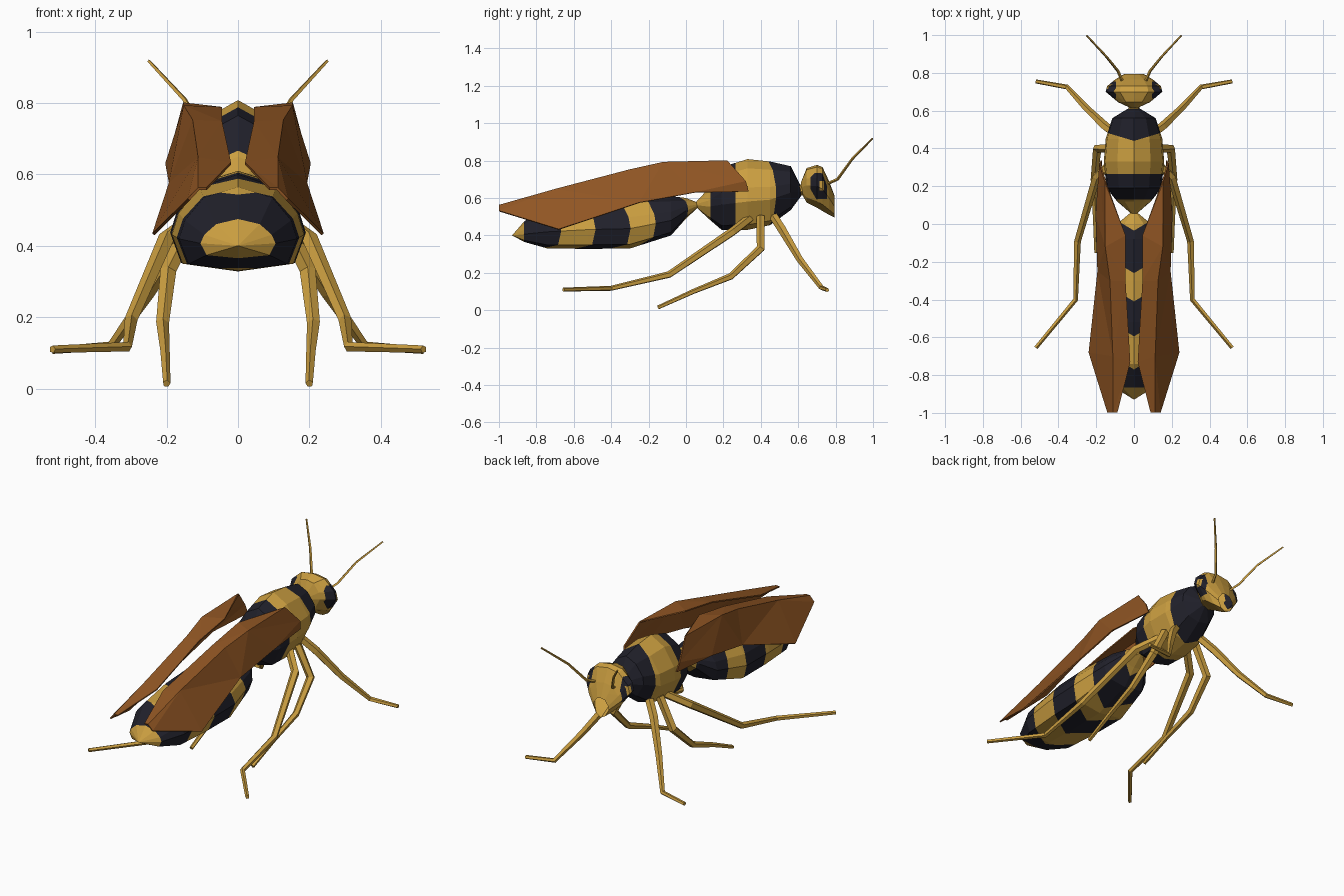
import bpy, bmesh, math
from mathutils import Vector as V

if "Cube" in bpy.data.objects:
    bpy.data.objects.remove(bpy.data.objects["Cube"])


def mat(name, rgb):
    m = bpy.data.materials.new(name)
    m.diffuse_color = (*rgb, 1)
    m.use_nodes = True
    m.node_tree.nodes["Principled BSDF"].inputs["Base Color"].default_value = m.diffuse_color
    return m


YELLOW = mat("amber yellow", (0.60, 0.345, 0.052))
DARK = mat("dark navy", (0.015, 0.015, 0.024))
BROWN = mat("wing brown", (0.28, 0.092, 0.017))


def finish(bm, name, mats):
    bmesh.ops.recalc_face_normals(bm, faces=bm.faces[:])
    me = bpy.data.meshes.new(name)
    bm.to_mesh(me)
    bm.free()
    for m in mats:
        me.materials.append(m)
    ob = bpy.data.objects.new(name, me)
    bpy.context.scene.collection.objects.link(ob)
    return ob


def body(name, sections, profile, cuts, is_dark):
    """Loft a half body along y, cut the stripes, colour them, then mirror."""
    bm = bmesh.new()
    rings = [[bm.verts.new((w * fx, y, bot + (top - bot) * fz)) for fx, fz in profile]
             for y, w, top, bot in sections]
    for a, b in zip(rings, rings[1:]):
        for i in range(len(profile) - 1):
            bm.faces.new((a[i], a[i + 1], b[i + 1], b[i]))
    bmesh.ops.remove_doubles(bm, verts=bm.verts[:], dist=0.0005)
    for co, no in cuts:
        bmesh.ops.bisect_plane(bm, geom=bm.verts[:] + bm.edges[:] + bm.faces[:],
                               dist=0.0005, plane_co=co, plane_no=no)
    for f in bm.faces:
        f.material_index = int(is_dark(f.calc_center_median()))
    dup = bmesh.ops.duplicate(bm, geom=bm.verts[:] + bm.edges[:] + bm.faces[:])["geom"]
    for v in dup:
        if isinstance(v, bmesh.types.BMVert):
            v.co.x *= -1
    bmesh.ops.reverse_faces(bm, faces=[f for f in dup if isinstance(f, bmesh.types.BMFace)])
    bmesh.ops.remove_doubles(bm, verts=bm.verts[:], dist=0.0005)
    return finish(bm, name, [YELLOW, DARK])


def tube(name, pts, radii, sides=5):
    """Faceted tapering tube through a few joints."""
    bm = bmesh.new()
    pts = [V(p) for p in pts]
    rings = []
    for i, p in enumerate(pts):
        t = (pts[min(i + 1, len(pts) - 1)] - pts[max(i - 1, 0)]).normalized()
        u = t.cross(V((1, 0.1, 0.2))).normalized()
        w = t.cross(u)
        rings.append([bm.verts.new(p + radii[i] * (u * math.cos(k * math.tau / sides)
                      + w * math.sin(k * math.tau / sides))) for k in range(sides)])
    for a, b in zip(rings, rings[1:]):
        for k in range(sides):
            j = (k + 1) % sides
            bm.faces.new((a[k], a[j], b[j], b[k]))
    bm.faces.new(rings[0])
    bm.faces.new(rings[-1])
    return finish(bm, name, [YELLOW])


def both_sides(ob):
    ob.modifiers.new("mirror", 'MIRROR').use_mirror_merge = False
    return ob


# Abdomen: V-shaped stripes, slanted forward on the flanks
SL = 0.6
ab_edges = [-0.885, -0.77, -0.595, -0.41, -0.26, -0.035]
ab_no = V((-SL, 1, 0))


def ab_dark(c):
    s = c.y - SL * c.x
    if c.y < -0.865:
        return False
    return s < -0.77 or -0.595 < s < -0.41 or -0.26 < s < -0.035


body("abdomen",
     [(-0.93, 0, 0.40, 0.40), (-0.865, 0.105, 0.475, 0.365), (-0.74, 0.165, 0.565, 0.33),
      (-0.52, 0.185, 0.60, 0.328), (-0.30, 0.19, 0.61, 0.33), (-0.08, 0.15, 0.61, 0.40),
      (0.0, 0.09, 0.60, 0.49), (0.065, 0.012, 0.575, 0.55)],
     [(0, 1), (.58, .87), (.9, .6), (1, .38), (.84, .08), (0, 0)],
     [((0, e, 0), ab_no) for e in ab_edges[1:]], ab_dark)

# Thorax
body("thorax",
     [(0.055, 0.015, 0.58, 0.55), (0.12, 0.09, 0.65, 0.49), (0.19, 0.145, 0.765, 0.43),
      (0.33, 0.16, 0.808, 0.43), (0.45, 0.15, 0.795, 0.455), (0.56, 0.115, 0.77, 0.535),
      (0.615, 0.025, 0.66, 0.61)],
     [(0, 1), (.55, .87), (.95, .6), (1, .4), (.62, .07), (0, 0)],
     [((0, 0.13, 0), (0, 1, 0)), ((0, 0.265, 0), (0, 1, 0)), ((0, 0.44, 0), (-0.3, 1, 0))],
     lambda c: 0.13 < c.y < 0.265 or c.y - 0.3 * c.x > 0.44)

# Head with dark eye patches cut into its sides
body("head",
     [(0.615, 0.02, 0.685, 0.63), (0.645, 0.085, 0.76, 0.575), (0.70, 0.15, 0.777, 0.548),
      (0.73, 0.142, 0.765, 0.53), (0.765, 0.10, 0.69, 0.51), (0.795, 0.05, 0.61, 0.495)],
     [(0, 1), (.5, .95), (.92, .7), (1, .5), (.6, .15), (0, 0)],
     [((0.095, 0, 0), (1, 0, 0)), ((0, 0, 0.595), (0, 0, 1)), ((0, 0, 0.735), (0, 0, 1)),
      ((0, 0.665, 0), (0, 1, 0)), ((0, 0.755, 0), (0, 1, 0)), ((0, 0.715, 0), (0, 1, 0)),
      ((0, 0, 0.64), (0, 0, 1)), ((0, 0, 0.69), (0, 0, 1)), ((0, 0.738, 0), (0, 1, 0))],
     lambda c: c.x > 0.095 and 0.595 < c.z < 0.735 and 0.665 < c.y < 0.755
     and not (0.64 < c.z < 0.69 and 0.715 < c.y < 0.738))
tube("neck", [(0, 0.59, 0.64), (0, 0.66, 0.65)], [0.03, 0.03], 6)

# Legs
legs = {
    "front_legs": [(0.09, 0.47, 0.50), (0.15, 0.515, 0.43), (0.25, 0.61, 0.27),
                   (0.355, 0.725, 0.12), (0.52, 0.755, 0.108)],
    "middle_legs": [(0.11, 0.40, 0.50), (0.195, 0.40, 0.33), (0.212, 0.24, 0.18),
                    (0.205, 0.04, 0.10), (0.20, -0.15, 0.014)],
    "rear_legs": [(0.10, 0.34, 0.49), (0.20, 0.25, 0.42), (0.30, -0.09, 0.19),
                  (0.31, -0.40, 0.117), (0.52, -0.655, 0.11)],
}
for name, pts in legs.items():
    both_sides(tube(name, pts, [0.024, 0.024, 0.019, 0.014, 0.011]))

# Antennae
both_sides(tube("antennae", [(0.055, 0.74, 0.67), (0.085, 0.81, 0.70),
                             (0.15, 0.89, 0.81), (0.25, 0.997, 0.918)],
                [0.008, 0.008, 0.007, 0.005], 4))

# Folded wings: inner edge, ridge and outer edge at five stations
stations = [
    [(0.15, 0.22, 0.80), (0.18, 0.32, 0.69), (0.172, 0.335, 0.635)],
    [(0.045, -0.06, 0.785), (0.15, -0.12, 0.79), (0.20, 0.05, 0.63)],
    [(0.045, -0.30, 0.745), (0.125, -0.30, 0.75), (0.19, -0.25, 0.575)],
    [(0.02, -0.73, 0.63), (0.11, -0.70, 0.645), (0.237, -0.68, 0.432)],
    [(0.088, -0.998, 0.56), (0.11, -0.998, 0.56), (0.138, -0.998, 0.53)],
]
bm = bmesh.new()
rows = [[bm.verts.new(p) for p in s] for s in stations]
for a, b in zip(rows, rows[1:]):
    for i in range(2):
        bm.faces.new((a[i], b[i], b[i + 1], a[i + 1]))
bmesh.ops.triangulate(bm, faces=bm.faces[:])
wings = finish(bm, "wings", [BROWN])
sol = wings.modifiers.new("thickness", 'SOLIDIFY')
sol.thickness = 0.008
sol.offset = 0
both_sides(wings)
